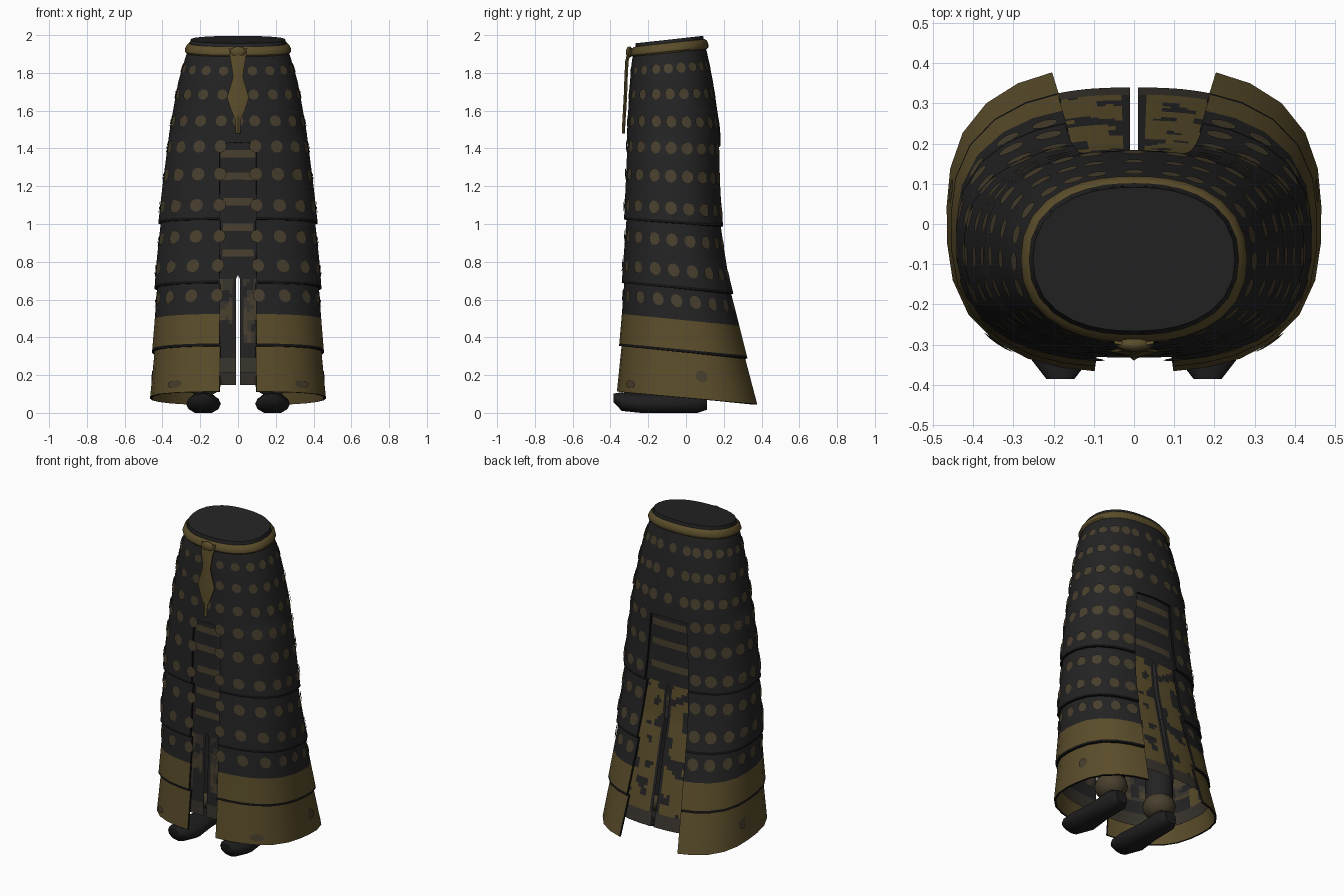
import bpy, bmesh, math
from mathutils import Vector, noise

cube = bpy.data.objects.get("Cube")
if cube:
    bpy.data.objects.remove(cube)


def material(name, rgb):
    m = bpy.data.materials.new(name)
    m.use_nodes = True
    m.diffuse_color = (*rgb, 1)
    m.node_tree.nodes["Principled BSDF"].inputs["Base Color"].default_value = (*rgb, 1)
    return m


cloth = material("dark cloth", (.017, .017, .018))
brown = material("brown cloth", (.105, .075, .024))
spot = material("faded spot", (.065, .05, .027))
worn = material("worn cloth", (.04, .034, .026))
black = material("black trim", (.007, .007, .007))
leather = material("boot leather", (.013, .013, .014))

# Body profile: height, half width, front y, back y, slope of the row
PROFILE = [(1.96, .255, -.27, .095, .11), (1.9, .275, -.285, .11, .1),
           (1.75, .315, -.295, .14, .03), (1.5, .355, -.305, .175, -.03),
           (1.2, .39, -.312, .178, -.05), (1.0, .41, -.318, .192, -.07),
           (.8, .425, -.325, .215, -.09), (.5, .435, -.335, .285, -.1),
           (.08, .453, -.355, .38, -.09)]
TIERS = [1.96, 1.0, .655, .32, .08]


def section(h):
    for hi, lo in zip(PROFILE, PROFILE[1:]):
        if h >= lo[0] or lo is PROFILE[-1]:
            f = (hi[0] - h) / (hi[0] - lo[0])
            if h > PROFILE[0][0]:
                f = 0
            return [u + (v - u) * f for u, v in zip(hi[1:], lo[1:])]


def surface(t, h, off):
    """Point on the body; t runs from the front round by the left side."""
    a, yf, yb, tilt = section(h)
    a, b, c, p = a + off, (yb - yf) / 2 + off, (yf + yb) / 2, 2.7 - .2 * h
    s, k = math.sin(t), math.cos(t)
    r = (abs(s / a) ** p + abs(k / b) ** p) ** (-1 / p)
    y = c - r * k
    return Vector((r * s, y, h + tilt * y))


def flare(h):
    for hi, lo in zip(TIERS, TIERS[1:]):
        if h >= lo - 1e-6:
            return .013 * (hi - h) / (hi - lo)
    return .013


def finish(bm, name, mats, thick=0, angle=35):
    me = bpy.data.meshes.new(name)
    bm.to_mesh(me)
    bm.free()
    ob = bpy.data.objects.new(name, me)
    bpy.context.collection.objects.link(ob)
    for m in mats:
        me.materials.append(m)
    bpy.ops.object.select_all(action='DESELECT')
    ob.select_set(True)
    bpy.context.view_layer.objects.active = ob
    if thick:
        mod = ob.modifiers.new("thickness", 'SOLIDIFY')
        mod.thickness = thick
        mod.offset = -1
        mod.material_offset_rim = len(mats)
        bpy.ops.object.modifier_apply(modifier=mod.name)
    bpy.ops.object.shade_smooth_by_angle(angle=math.radians(angle))
    return ob


def closed(h):
    return 0


def sheet(name, rows, front, back, off, mats, rule=None, seg=12, thick=0, lid=False):
    """Cloth wrapped round the body, with optional slits front and back."""
    bm = bmesh.new()
    for side in (0, 1):
        grid = []
        for h in rows:
            a, yf, yb, _ = section(h)
            b = (yb - yf) / 2
            t0, t1 = math.atan2(front(h), b), math.pi - math.atan2(back(h), b)
            if side:
                t0, t1 = 2 * math.pi - t1, 2 * math.pi - t0
            grid.append([bm.verts.new(surface(t0 + (t1 - t0) * i / seg, h, off(h)))
                         for i in range(seg + 1)])
        for j in range(len(rows) - 1):
            for i in range(seg):
                f = bm.faces.new((grid[j + 1][i], grid[j + 1][i + 1],
                                  grid[j][i + 1], grid[j][i]))
                if rule:
                    f.material_index = rule(f.calc_center_median(), (rows[j] + rows[j + 1]) / 2)
    bmesh.ops.remove_doubles(bm, verts=bm.verts, dist=.0004)
    if lid:
        bmesh.ops.holes_fill(bm, edges=[e for e in bm.edges if e.is_boundary and
                                        all(v.co.z > 1.94 for v in e.verts)], sides=0)
        bmesh.ops.recalc_face_normals(bm, faces=bm.faces)
    return finish(bm, name, mats, thick)


def front_slit(h):
    return .095 if h < 1.418 else 0


def back_slit(h):
    return .125 + (1.418 - h) * .06 if h < 1.418 else 0


def steps(hi, lo, n):
    return [hi + (lo - hi) * i / n for i in range(n + 1)]


# Layered outer skirt, each tier edged with a dark line
EDGE = .014


def tier_rule(c, h):
    if any(0 < h - e < EDGE for e in TIERS[1:-1]):
        return 2
    return 1 if h < .49 else 0


names = ["upper_skirt", "second_tier", "third_tier", "hem_tier"]
for name, hi, lo in zip(names, TIERS, TIERS[1:]):
    if name == "upper_skirt":
        rows = steps(hi, 1.42, 8) + steps(1.415, lo + EDGE, 5) + [lo]
    elif name == "third_tier":
        rows = [hi, .57, .49, .4, lo + EDGE, lo]
    else:
        rows = steps(hi, lo + EDGE, 3) + [lo]
    sheet(name, rows, front_slit, back_slit,
          lambda h, hi=hi, lo=lo: .013 * (hi - h) / (hi - lo),
          [cloth, brown, black], tier_rule, thick=.012)

# Inner skirt with striped panels above and worn split panels below
STRIPES = [1.36, 1.24, 1.1, .96, .82]


def inner_rule(c, h):
    is_front = c.y < 0
    x = abs(c.x)
    if h > (.68 if is_front else 1.0):
        return 1 if x < (.085 if is_front else .13) and \
            any(abs(h - s) < .0155 for s in STRIPES) else 0
    if h < .26:
        return 3
    if x < .03 or (is_front and h < .33):
        return 0
    n = noise.noise(c * 14)
    if is_front:
        return 1 if n > .05 else 3 if n > -.2 else 0
    return 2 if n > -.22 else 0


def inner_gap(limit):
    return lambda h: .011 if h < limit else 0


sheet("inner_skirt", steps(1.5, .18, 66), inner_gap(.68), inner_gap(1.0),
      lambda h: -.018, [cloth, spot, brown, worn], inner_rule, seg=48)

# Rows of painted spots
spots = bmesh.new()


def add_spot(deg, h, w, tall):
    t = math.radians(deg)
    p = surface(t, h, 0)
    c = (section(h)[1] + section(h)[2]) / 2
    r = math.hypot(p.x, p.y - c)
    ring = []
    for i in range(12):
        u = 2 * math.pi * i / 12
        hh = h + tall * math.sin(u)
        ring.append(spots.verts.new(surface(t + w * math.cos(u) / r, hh, flare(hh) + .004)))
    spots.faces.new(ring)


COLUMNS = [20, 42, 60, 75, 88, 101, 114, 128, 142, 156]
for h in (1.83, 1.69, 1.54, 1.4, 1.25, 1.08, .91, .75, .59):
    size = .024 + .006 * min(1, (1.83 - h) / .5)
    for deg in COLUMNS:
        x = surface(math.radians(deg), h, 0).x
        if deg > 120 and h < 1.45 and x < back_slit(h) + size:
            continue
        for s in (1, -1):
            add_spot(s * deg, h, size, size * 1.15)
    if h > 1.45:
        for deg in (0, 180, 170, 190)[:2]:
            add_spot(deg, h, size, size * 1.15)
for s in (1, -1):
    add_spot(s * 100, .2, .03, .032)
    add_spot(s * 48, .125, .04, .02)
finish(spots, "skirt_spots", [spot])

# Waist plug and rolled belt
sheet("waist_top", [1.986, 1.93], closed, closed, lambda h: -.004, [cloth], seg=16, lid=True)
sheet("belt", steps(1.968, 1.915, 6), closed, closed,
      lambda h: .004 + .014 * math.sqrt(max(0, 1 - ((h - 1.9415) / .0266) ** 2)),
      [brown], seg=16)

# Hanging sash end with its knot: height, half width, y
SASH = [(1.93, .05, -.297), (1.86, .038, -.312), (1.78, .026, -.316), (1.67, .058, -.32),
        (1.6, .036, -.324), (1.55, .014, -.327), (1.48, .012, -.33)]
bm = bmesh.new()
rings = [[bm.verts.new((x * w, y - .01 * (x == 0), z)) for x in (-1, 0, 1)] for z, w, y in SASH]
for up, low in zip(rings, rings[1:]):
    for i in (0, 1):
        bm.faces.new((low[i], low[i + 1], up[i + 1], up[i]))
finish(bm, "sash_end", [brown], thick=.008)
bm = bmesh.new()
bmesh.ops.create_uvsphere(bm, u_segments=12, v_segments=8, radius=1)
bmesh.ops.scale(bm, vec=(.042, .018, .03), verts=bm.verts)
bmesh.ops.translate(bm, vec=(0, -.3, 1.91), verts=bm.verts)
finish(bm, "sash_knot", [brown], angle=60)

# Boots, lofted from heel to toe: y, centre z, half width, half height
BOOT = [(.11, .055, .04, .035), (.06, .055, .075, .055), (-.1, .05, .075, .05),
        (-.24, .048, .092, .05), (-.34, .06, .07, .045), (-.385, .08, .035, .02)]
for s, label in ((1, "left"), (-1, "right")):
    bm = bmesh.new()
    loops = []
    for y, z, w, tall in BOOT:
        angles = [2 * math.pi * i / 12 for i in range(12)]
        loops.append([bm.verts.new((s * .183 + w * math.cos(u), y,
                                    max(0, z + tall * math.sin(u) * 1.1))) for u in angles])
    for l0, l1 in zip(loops, loops[1:]):
        for i in range(12):
            k = (i + 1) % 12
            bm.faces.new((l0[i], l0[k], l1[k], l1[i]))
    bm.faces.new(loops[0])
    bm.faces.new(loops[-1])
    bmesh.ops.recalc_face_normals(bm, faces=bm.faces)
    finish(bm, label + "_boot", [leather], angle=50)

    # Gathered trouser cuff
    bm = bmesh.new()
    bmesh.ops.create_uvsphere(bm, u_segments=14, v_segments=8, radius=1)
    bmesh.ops.scale(bm, vec=(.095, .1, .08), verts=bm.verts)
    bmesh.ops.translate(bm, vec=(s * .18, .01, .165), verts=bm.verts)
    finish(bm, label + "_trouser_cuff", [spot], angle=60)

    # Leg
    bm = bmesh.new()
    bmesh.ops.create_cone(bm, cap_ends=True, segments=12, radius1=.08, radius2=.09, depth=.5)
    bmesh.ops.translate(bm, vec=(s * .18, .01, .45), verts=bm.verts)
    finish(bm, label + "_leg", [cloth])
